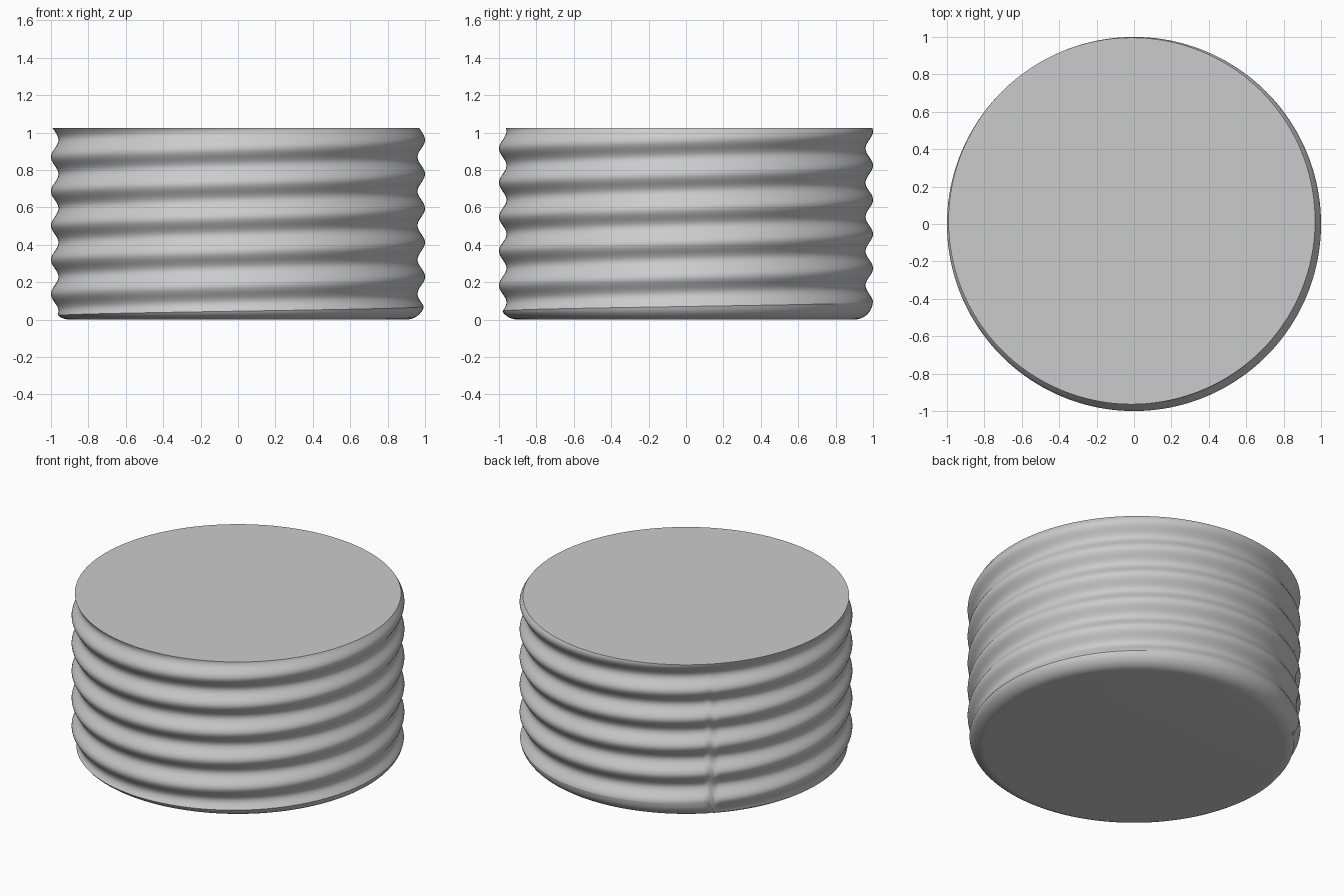
import bpy, bmesh
from math import cos, sin, pi, sqrt

cube = bpy.data.objects.get("Cube")
if cube:
    bpy.data.objects.remove(cube)

HEIGHT = 1.025
PITCH = 0.183
FILLET = 0.1
COLUMNS = 180
FILLET_ROWS = 8
THREAD_ROWS = 96
START = 0.75 * pi      # where the thread runs in at the base


def thread_radius(angle, z):
    """Rounded right-handed thread with a crest at the front at z = 0."""
    return 0.98 + 0.02 * cos(2 * pi * z / PITCH - (angle + pi / 2))


def fillet_radius(z):
    """Rounded lower edge of the plain cylinder."""
    drop = max(0, FILLET - z)
    return 1 - FILLET + sqrt(max(0, FILLET ** 2 - drop ** 2))


def column(angle):
    """Radius and height points from the base to the top rim."""
    crease = 0.02 + 0.1 * (angle - pi) / (2 * pi)
    points = []
    for i in range(FILLET_ROWS):
        z = crease * (i / FILLET_ROWS) ** 2
        points.append((fillet_radius(z), z))
    for i in range(THREAD_ROWS + 1):
        z = crease + (HEIGHT - crease) * i / THREAD_ROWS
        points.append((min(fillet_radius(z), thread_radius(angle, z)), z))
    return points


# Threaded body with a rounded base and flat ends
bm = bmesh.new()
grid = []
for c in range(COLUMNS):
    a = START + 2 * pi * c / COLUMNS
    grid.append([bm.verts.new((r * cos(a), r * sin(a), z)) for r, z in column(a)])

for c in range(COLUMNS):
    here, after = grid[c], grid[(c + 1) % COLUMNS]
    for i in range(len(here) - 1):
        bm.faces.new((here[i], after[i], after[i + 1], here[i + 1]))
bm.faces.new([col[0] for col in reversed(grid)])
bm.faces.new([col[-1] for col in grid])

for face in bm.faces:
    face.smooth = True

# Sharp top rim and sharp run-in line above the rounded base
for c in range(COLUMNS):
    for row in (FILLET_ROWS, -1):
        if row == -1 or c < COLUMNS - 1:
            edge = bm.edges.get((grid[c][row], grid[(c + 1) % COLUMNS][row]))
            edge.smooth = False

mesh = bpy.data.meshes.new("threaded_body")
bm.to_mesh(mesh)
bm.free()
body = bpy.data.objects.new("threaded_body", mesh)
bpy.context.collection.objects.link(body)

# Plain grey material
grey = bpy.data.materials.new("light_grey")
grey.use_nodes = True
colour = (0.6, 0.6, 0.6, 1)
grey.diffuse_color = colour
grey.node_tree.nodes["Principled BSDF"].inputs["Base Color"].default_value = colour
mesh.materials.append(grey)
